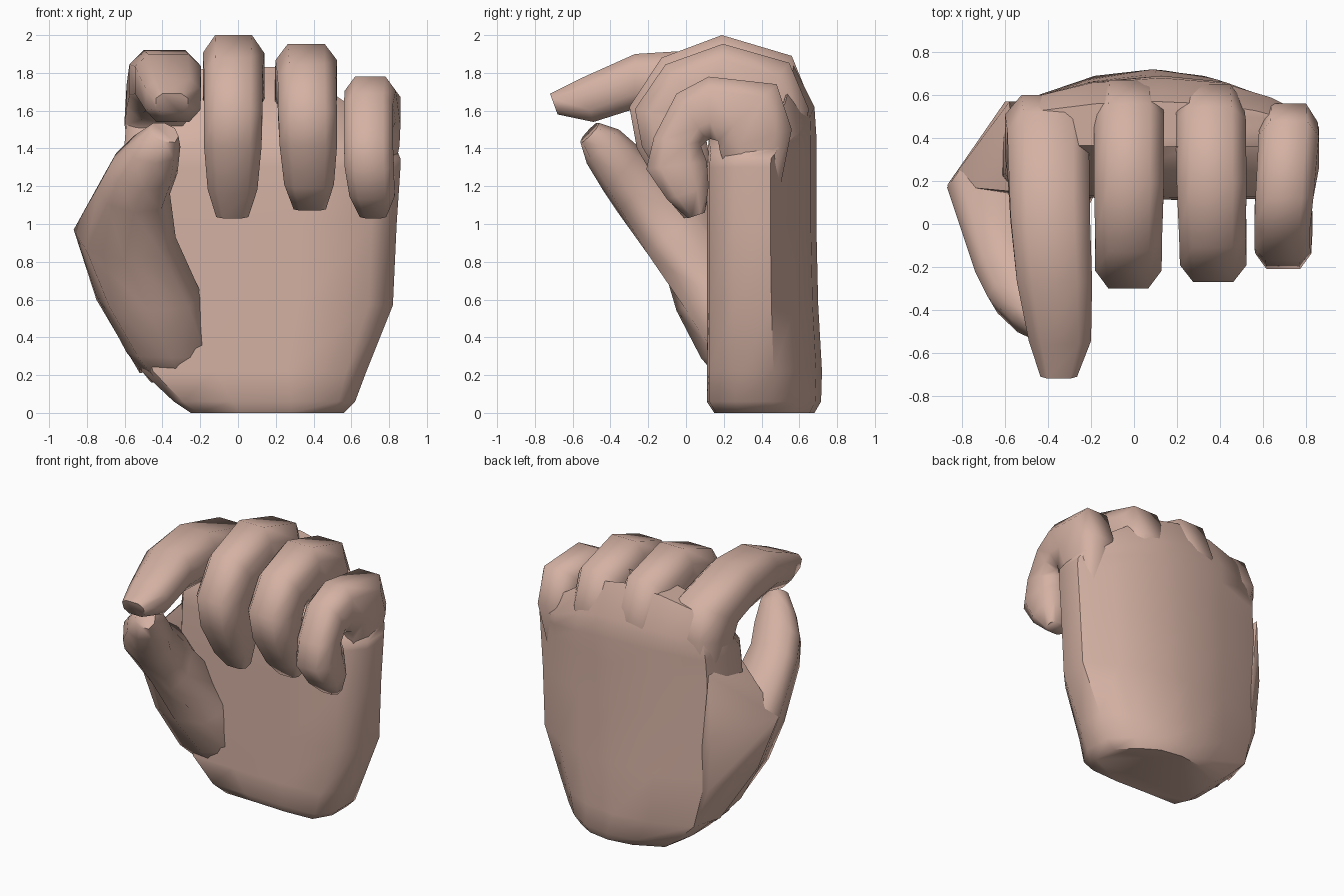
import bpy, bmesh, math
from mathutils import Vector

skin = bpy.data.materials.new("skin")
skin.diffuse_color = (0.66, 0.44, 0.365, 1)


def finish(name, bm, angle=65):
    bmesh.ops.recalc_face_normals(bm, faces=bm.faces)
    me = bpy.data.meshes.new(name)
    bm.to_mesh(me)
    bm.free()
    ob = bpy.data.objects.new(name, me)
    bpy.context.collection.objects.link(ob)
    me.materials.append(skin)
    bpy.ops.object.select_all(action='DESELECT')
    ob.select_set(True)
    bpy.context.view_layer.objects.active = ob
    bpy.ops.object.shade_smooth_by_angle(angle=math.radians(angle))
    return ob


def loft(name, rings, angle=65):
    """Skin a list of equal-length point rings and cap both ends."""
    bm = bmesh.new()
    vs = [[bm.verts.new(p) for p in r] for r in rings]
    n = len(vs[0])
    for a, b in zip(vs, vs[1:]):
        for i in range(n):
            j = (i + 1) % n
            bm.faces.new((a[i], a[j], b[j], b[i]))
    bm.faces.new(vs[0])
    bm.faces.new(vs[-1])
    return finish(name, bm, angle)


# Chamfered finger section (side, outward) and rounder thumb section
FINGER = [(1, -.45), (1, .55), (.6, 1), (-.6, 1), (-1, .55), (-1, -.45), (-.6, -1), (.6, -1)]
THUMB = [(1, 0), (.8, .65), (0, 1), (-.75, .75), (-1, 0), (-.75, -.75), (0, -1), (.75, -.75)]


def section(shape, c, u, v):
    c, u, v = Vector(c), Vector(u), Vector(v)
    return [c + u * a + v * b for a, b in shape]


def finger(name, sections):
    """Sections: x, half width, outer (y, z), inner (y, z)."""
    rings = []
    for x, w, (oy, oz), (iy, iz) in sections:
        c = (x, (oy + iy) / 2, (oz + iz) / 2)
        rings.append(section(FINGER, c, (w, 0, 0), (0, (oy - iy) / 2, (oz - iz) / 2)))
    loft(name, rings)


# Palm: one outline (u across, v front to back) scaled at each height
OUTLINE = [(-.9, .03), (-.35, .02), (.3, 0), (.82, .02), (1, .25), (1, .58), (.72, .8),
           (.4, .95), (0, 1), (-.45, .95), (-.93, .77), (-1, .5), (-1, .2)]
palm = []
for z, xl, xr, yf, yb in [(0, -.25, .56, .15, .68), (.06, -.34, .62, .11, .715),
                          (.22, -.51, .68, .11, .72), (.57, -.60, .82, .11, .70),
                          (1.0, -.62, .84, .11, .69), (1.3, -.61, .86, .11, .69),
                          (1.47, -.60, .86, .12, .69), (1.62, -.59, .84, .22, .68),
                          (1.84, -.53, .74, .36, .57)]:
    ring = []
    for u, v in OUTLINE:
        x = (xl + xr) / 2 + u * (xr - xl) / 2
        drop = (.45 * max(0, x - .28) + .15 * max(0, -x - .1)) * max(0, z - 1.3) / .36
        ring.append((x, yf + v * (yb - yf), z - drop))
    palm.append(ring)
loft("palm", palm, 50)

# Middle and ring fingers share one curled side profile
CURL = [(.8, (.58, 1.25), (.3, 1.25)), (1.0, (.67, 1.62), (.3, 1.45)),
        (1.05, (.56, 1.89), (.28, 1.52)), (1.05, (.19, 2.0), (.17, 1.58)),
        (1.0, (-.13, 1.88), (.08, 1.55)), (1.0, (-.30, 1.62), (.07, 1.50)),
        (.98, (-.26, 1.40), (.10, 1.43)), (.85, (-.12, 1.16), (.13, 1.26)),
        (.55, (-.01, 1.03), (.10, 1.06))]
for name, x0, x1, w, back, ky, kz, low in [("middle_finger", -.02, -.03, .155, .69, 1, 1, 1.04),
                                           ("ring_finger", .35, .38, .155, .67, .95, .91, 1.08)]:
    def fit(p):
        return back - (.69 - p[0]) * ky, low + (p[1] - 1.04) * kz
    last = len(CURL) - 1
    finger(name, [(x0 + (x1 - x0) * i / last, w * s, fit(o), fit(n))
                  for i, (s, o, n) in enumerate(CURL)])

# Little finger, lower and more tightly folded
finger("little_finger", [(.70, .11, (.50, 1.2), (.25, 1.2)), (.72, .135, (.56, 1.5), (.18, 1.38)),
                         (.72, .14, (.48, 1.74), (.17, 1.44)), (.70, .135, (.12, 1.78), (.13, 1.45)),
                         (.69, .13, (-.05, 1.69), (.11, 1.44)), (.69, .13, (-.17, 1.46), (.08, 1.41)),
                         (.695, .13, (-.21, 1.29), (.11, 1.33)), (.71, .12, (-.10, 1.13), (.12, 1.20)),
                         (.715, .07, (.01, 1.03), (.10, 1.06))])

# Index finger reaching forward to pinch
finger("index_finger", [(-.40, .15, (.50, 1.2), (.25, 1.2)), (-.41, .19, (.60, 1.58), (.2, 1.5)),
                        (-.40, .19, (.52, 1.79), (.14, 1.55)), (-.39, .185, (.05, 1.92), (0, 1.59)),
                        (-.37, .175, (-.27, 1.9), (-.27, 1.61)), (-.345, .145, (-.56, 1.77), (-.49, 1.54)),
                        (-.35, .085, (-.72, 1.69), (-.68, 1.58))])

# Thumb with its fleshy base
loft("thumb", [section(THUMB, *s) for s in [
    ((-.30, .36, .16), (-.16, -.05, 0), (0, .17, 0)),
    ((-.35, .26, .32), (-.24, -.05, 0), (0, .18, .03)),
    ((-.47, .17, .62), (-.28, .02, 0), (0, .22, .08)),
    ((-.60, .03, .95), (-.27, .14, .02), (0, .16, .14)),
    ((-.55, -.24, 1.18), (-.19, .02, .02), (0, .12, .12)),
    ((-.50, -.34, 1.29), (-.18, 0, .02), (0, .10, .11)),
    ((-.44, -.44, 1.41), (-.135, 0, .0), (0, .085, .09)),
    ((-.39, -.51, 1.485), (-.075, 0, .02), (0, .05, .05))]])

# Skin web between thumb and palm
bm = bmesh.new()
for p in [(-.87, .18, .97), (-.58, .57, 1.35), (-.60, .57, .9), (-.57, .56, .5), (-.55, .15, 1.3),
          (-.75, .24, .60), (-.55, .1, .5), (-.45, .3, .9), (-.52, .35, .21), (-.47, .57, .22)]:
    bm.verts.new(p)
bmesh.ops.convex_hull(bm, input=bm.verts)
finish("thumb_web", bm)
